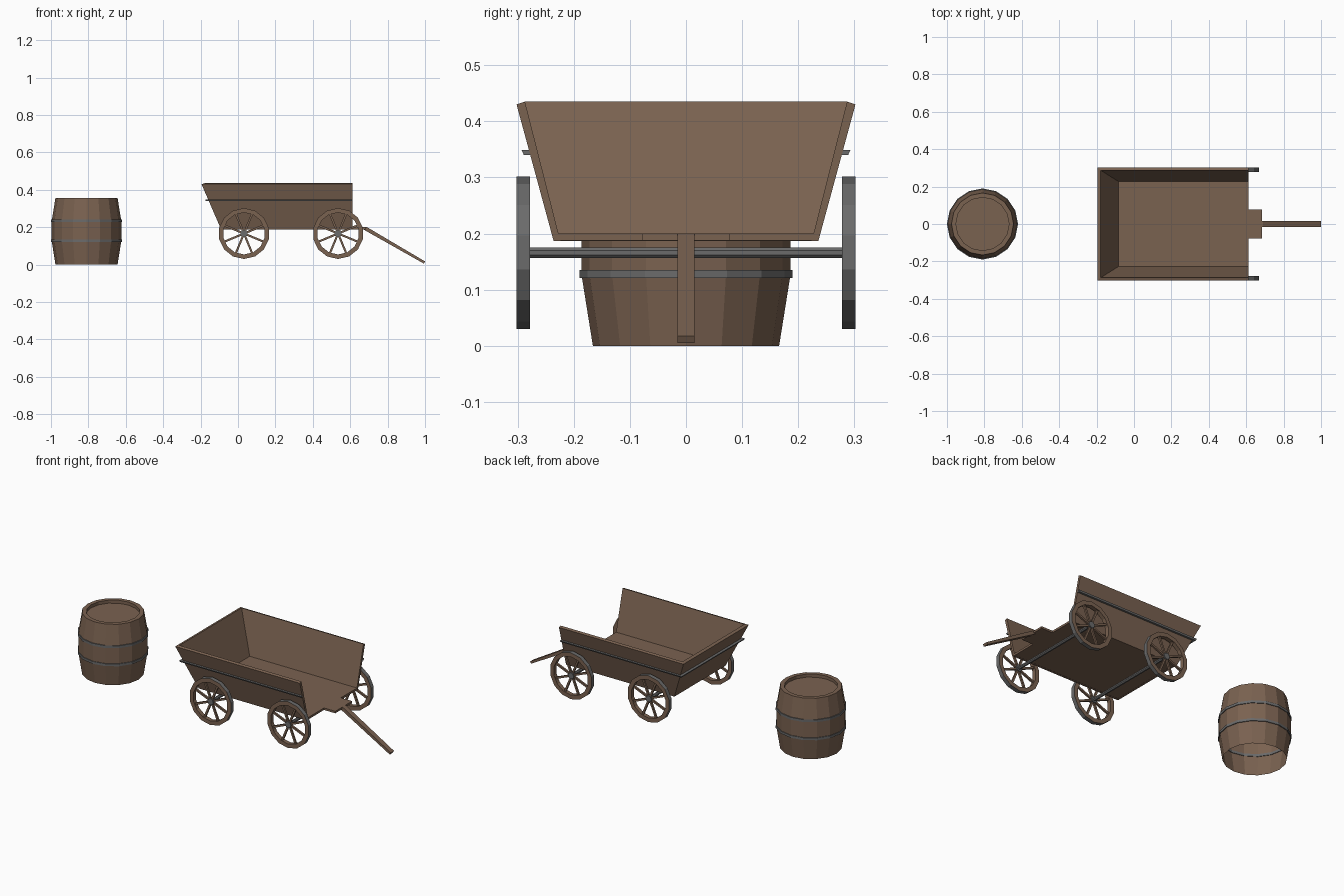
import bpy, bmesh, math
from mathutils import Matrix, Vector

if "Cube" in bpy.data.objects:
    bpy.data.objects.remove(bpy.data.objects["Cube"])


def material(name, rgb):
    m = bpy.data.materials.new(name)
    m.diffuse_color = (*rgb, 1)
    m.use_nodes = True
    m.node_tree.nodes["Principled BSDF"].inputs["Base Color"].default_value = m.diffuse_color
    return m


WOOD = material("brown wood", (0.195, 0.122, 0.081))
METAL = material("grey iron", (0.145, 0.145, 0.145))


def finish(name, bm, mats, matrix=None):
    bmesh.ops.recalc_face_normals(bm, faces=bm.faces)
    if matrix:
        bm.transform(matrix)
    me = bpy.data.meshes.new(name)
    bm.to_mesh(me)
    bm.free()
    for m in mats:
        me.materials.append(m)
    ob = bpy.data.objects.new(name, me)
    bpy.context.collection.objects.link(ob)
    return ob


def loft(bm, rings, closed_ring, closed_loop, iron=()):
    """Bridge successive rows of points with quads."""
    vs = [[bm.verts.new(p) for p in r] for r in rings]
    n = len(vs[0])
    for i in range(len(vs) if closed_loop else len(vs) - 1):
        a, b = vs[i], vs[(i + 1) % len(vs)]
        for j in range(n if closed_ring else n - 1):
            k = (j + 1) % n
            f = bm.faces.new((a[j], a[k], b[k], b[j]))
            f.material_index = 1 if i in iron else 0
    return vs


def circle(r, z, n, phase=0.0):
    return [(r * math.cos(2 * math.pi * i / n + phase),
             r * math.sin(2 * math.pi * i / n + phase), z) for i in range(n)]


def lathe(name, profile, n, mats, matrix, loop=False, cap=(), iron=(), phase=0.0):
    bm = bmesh.new()
    vs = loft(bm, [circle(r, z, n, phase) for r, z in profile], True, loop, iron)
    for c in cap:
        bm.faces.new(vs[c])
    return finish(name, bm, mats, matrix)


def box(name, x0, x1, y, z0, z1, slant=0.0):
    bm = bmesh.new()
    rows = [[(x0, -y, z0), (x1, -y, z0), (x1, y, z0), (x0, y, z0)],
            [(x0 - slant, -y, z1), (x1, -y, z1), (x1, y, z1), (x0 - slant, y, z1)]]
    vs = loft(bm, rows, True, False)
    bm.faces.new(vs[0])
    bm.faces.new(vs[1])
    return finish(name, bm, [WOOD])


def u_wall(name, section, front, mat):
    """Three-sided wall open at the front; section = (back x, half width, z)."""
    bm = bmesh.new()
    rows = [[(front, -y, z), (x, -y, z), (x, y, z), (front, y, z)] for x, y, z in section]
    vs = loft(bm, rows, False, True)
    bm.faces.new([r[0] for r in vs])
    bm.faces.new([r[-1] for r in vs])
    return finish(name, bm, [mat])


# Barrel: staves open underneath, recessed lid, two hoops
at_barrel = Matrix.Translation((-0.81, 0, 0))
lathe("barrel", [(0.166, 0), (0.186, 0.125), (0.186, 0.235), (0.166, 0.356),
                 (0.142, 0.356), (0.142, 0.338)], 16, [WOOD], at_barrel, cap=(5,))
for i, z in enumerate((0.128, 0.234)):
    lathe(f"barrel_hoop_{i + 1}", [(0.182, z - 0.007), (0.190, z - 0.007),
                                   (0.190, z + 0.007), (0.182, z + 0.007)],
          16, [METAL], at_barrel, loop=True)

# Cart body: flared sides and sloping back board, open front
u_wall("cart_walls", [(-0.09, 0.236, 0.187), (-0.195, 0.302, 0.430),
                      (-0.178, 0.287, 0.435), (-0.078, 0.224, 0.187)], 0.612, WOOD)
u_wall("cart_trim", [(-0.150, 0.270, 0.340), (-0.172, 0.289, 0.340),
                     (-0.176, 0.293, 0.349), (-0.154, 0.273, 0.349)], 0.612, METAL)
box("cart_floor", -0.085, 0.612, 0.228, 0.188, 0.200, 0.004)
box("tongue_plate", 0.605, 0.685, 0.078, 0.188, 0.200)

# Pull handle sloping to the ground
bm = bmesh.new()
ends = [[(x, s * 0.015, z) for s in (-1, 1)] for x, z in
        ((0.670, 0.188), (0.994, 0.005), (1.0, 0.017), (0.690, 0.200), (0.670, 0.200))]
vs = loft(bm, ends, False, True)
bm.faces.new([r[0] for r in vs])
bm.faces.new([r[1] for r in vs])
finish("pull_handle", bm, [WOOD])

# Axles and wheels
turn = Matrix.Rotation(math.radians(90), 4, 'X')
for row, x in (("rear", 0.032), ("front", 0.535)):
    hub_z = 0.166
    lathe(f"{row}_axle", [(0.010, -0.285), (0.010, 0.285)], 8, [METAL],
          Matrix.Translation((x, 0, hub_z)) @ turn, cap=(0, 1), phase=math.pi / 8)
    for side, s in (("near", -1), ("far", 1)):
        place = Matrix.Translation((x, s * 0.29, hub_z)) @ turn
        # rim with an iron tread
        lathe(f"{row}_{side}_rim", [(0.136, -0.012), (0.136, 0.012),
                                    (0.112, 0.012), (0.112, -0.012)],
              14, [WOOD, METAL], place, loop=True, iron=(0,), phase=math.pi / 2)
        lathe(f"{row}_{side}_hub", [(0.019, -0.012), (0.019, 0.012)], 8, [METAL],
              place, cap=(0, 1))
        # eight wooden spokes
        bm = bmesh.new()
        for k in range(8):
            m = (Matrix.Rotation(math.pi * (k + 0.5) / 4, 4, 'Z')
                 @ Matrix.Translation((0.065, 0, 0))
                 @ Matrix.Diagonal((0.102, 0.011, 0.011, 1)))
            bmesh.ops.create_cube(bm, size=1, matrix=m)
        finish(f"{row}_{side}_spokes", bm, [WOOD], place)
